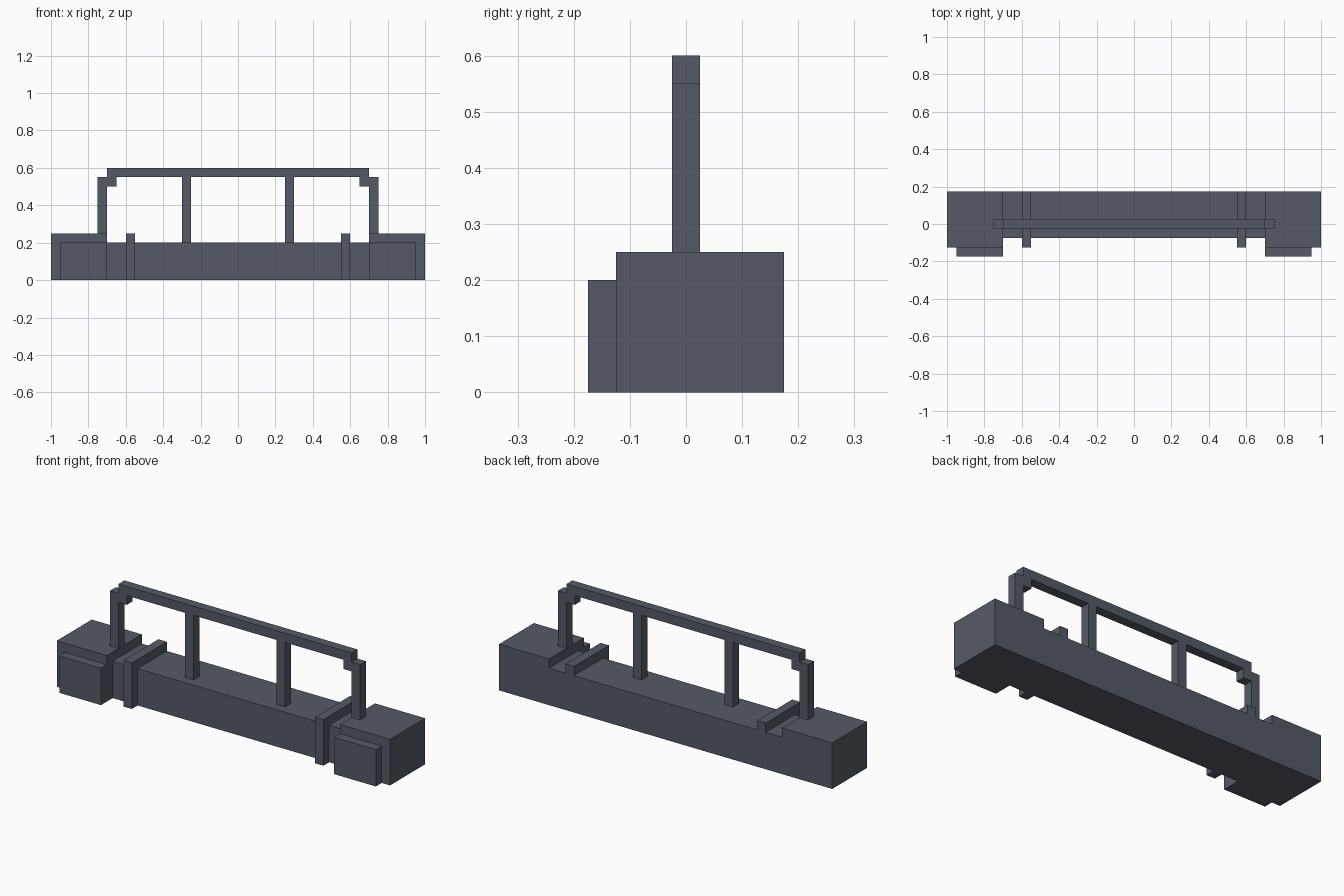
import bpy

if "Cube" in bpy.data.objects:
    bpy.data.objects.remove(bpy.data.objects["Cube"])

# One flat slate colour for the whole model
slate = bpy.data.materials.new("dark slate")
slate.diffuse_color = (0.089, 0.102, 0.133, 1.0)
slate.use_nodes = True
slate.node_tree.nodes["Principled BSDF"].inputs["Base Color"].default_value = slate.diffuse_color


def extrude_x(name, profile, x0, x1):
    """Extrude a (y, z) profile along x."""
    n = len(profile)
    verts = [(x, y, z) for x in (x0, x1) for y, z in profile]
    faces = [tuple(reversed(range(n))), tuple(range(n, 2 * n))]
    faces += [(i, (i + 1) % n, n + (i + 1) % n, n + i) for i in range(n)]
    mesh = bpy.data.meshes.new(name)
    mesh.from_pydata(verts, [], faces)
    mesh.materials.append(slate)
    obj = bpy.data.objects.new(name, mesh)
    bpy.context.collection.objects.link(obj)
    return obj


def box(name, x0, x1, y0, y1, z0, z1):
    return extrude_x(name, [(y0, z0), (y1, z0), (y1, z1), (y0, z1)], x0, x1)


def pair(build, name, shape, x0, x1):
    """Build the same part on the right and the left."""
    build("right_" + name, x0, x1, *shape)
    build("left_" + name, -x1, -x0, *shape)


def strap(name, x0, x1):
    # L-shaped band wrapping the front and top of the beam
    extrude_x(name, [(-0.125, 0), (-0.075, 0), (-0.075, 0.2),
                     (0.175, 0.2), (0.175, 0.25), (-0.125, 0.25)], x0, x1)


# Main beam
box("bumper_beam", -0.7, 0.7, -0.075, 0.175, 0, 0.2)

# End blocks, front pads and straps
pair(box, "end_block", (-0.125, 0.175, 0, 0.25), 0.7, 1.0)
pair(box, "front_pad", (-0.175, -0.125, 0, 0.2), 0.7, 0.95)
pair(strap, "strap", (), 0.55, 0.6)

# Guard frame
R = 0.025
box("guard_top_bar", -0.7, 0.7, -R, R, 0.55, 0.6)
pair(box, "outer_post", (-R, R, 0.25, 0.55), 0.7, 0.75)
pair(box, "corner_brace", (-R, R, 0.5, 0.55), 0.65, 0.7)
pair(box, "inner_post", (-R, R, 0.2, 0.55), 0.25, 0.3)
